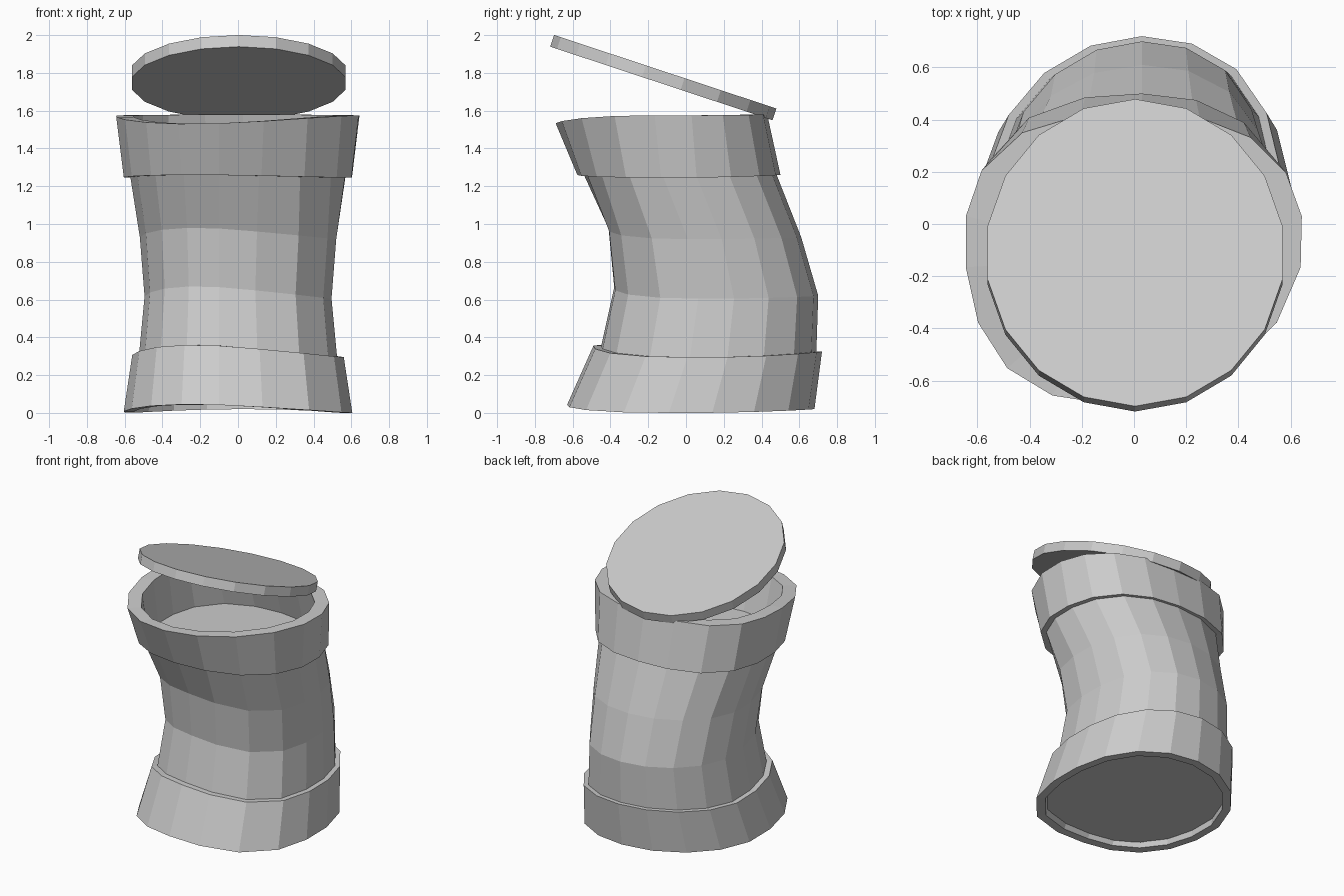
import bpy, bmesh, math

SIDES = 18
cube = bpy.data.objects.get("Cube")
if cube:
    bpy.data.objects.remove(cube)

grey = bpy.data.materials.new("plain grey")
grey.use_nodes = True
COLOUR = (0.6, 0.6, 0.6, 1)
grey.diffuse_color = COLOUR
grey.node_tree.nodes["Principled BSDF"].inputs["Base Color"].default_value = COLOUR


def ring(half_width, front, back, z_front, z_side, z_back,
         front_left=0.07, back_right=0.0, middle=None, scale=1):
    """Warped loop given by its front, side and back extremes and corner bulges."""
    centre = (front + back) / 2
    middle = centre if middle is None else middle
    points = []
    for i in range(SIDES):
        angle = math.tau * i / SIDES + math.pi / 2
        c, s = math.cos(angle), math.sin(angle)
        # the front crest sits a little to the right of the middle
        crest = max(0, math.cos(angle - math.radians(255))) ** 2
        if s > 0:
            reach, lean = back, 0.03
            corner = 0.02 if c > 0 else back_right
        else:
            reach, lean = front, -0.1
            corner = front_left if c > 0 else 0.015
        bulge = corner * (2 * c * s) ** 2
        x = half_width * c / math.cos(math.pi / SIDES) + lean * s * s + bulge * c
        y = middle + (reach - middle) * abs(s) + bulge * s
        z = z_side + (z_front - z_side) * crest + (z_back - z_side) * max(0, s) ** 2
        points.append((x * scale, centre + (y - centre) * scale, z))
    return points


def make_object(name, bm):
    bmesh.ops.recalc_face_normals(bm, faces=bm.faces)
    mesh = bpy.data.meshes.new(name)
    bm.to_mesh(mesh)
    bm.free()
    mesh.materials.append(grey)
    obj = bpy.data.objects.new(name, mesh)
    bpy.context.collection.objects.link(obj)
    return obj


def loft(name, rings, closed=False):
    """Join loops with quads; either cap the ends or close into a tube."""
    bm = bmesh.new()
    loops = [[bm.verts.new(p) for p in r] for r in rings]
    pairs = list(zip(loops, loops[1:]))
    if closed:
        pairs.append((loops[-1], loops[0]))
    else:
        bm.faces.new(loops[0])
        bm.faces.new(loops[-1])
    for a, b in pairs:
        for i in range(SIDES):
            j = (i + 1) % SIDES
            bm.faces.new((a[i], a[j], b[j], b[i]))
    return make_object(name, bm)


def band(name, bottom, top, bottom_scale, top_scale):
    """Hollow collar with a flat rim at each end."""
    loft(name, [ring(*bottom), ring(*top),
                ring(*top, scale=top_scale), ring(*bottom, scale=bottom_scale)], closed=True)


# Bent, waisted body; its top cap is the floor inside the rim
loft("body", [
    ring(0.56, -0.58, 0.63, 0.08, 0.04, 0.05),
    ring(0.52, -0.45, 0.69, 0.355, 0.29, 0.32),
    ring(0.49, -0.38, 0.70, 0.67, 0.605, 0.62),
    ring(0.515, -0.41, 0.61, 0.98, 0.92, 0.93),
    ring(0.565, -0.54, 0.48, 1.26, 1.245, 1.26, 0.03, 0.03),
])

# Flared foot and rim collars
band("lower_band",
     (0.60, -0.63, 0.68, 0.045, 0.0, 0.02),
     (0.555, -0.49, 0.72, 0.36, 0.295, 0.325), 0.91, 0.93)
band("upper_band",
     (0.60, -0.575, 0.50, 1.26, 1.245, 1.26, 0.03, 0.045),
     (0.64, -0.69, 0.43, 1.53, 1.575, 1.58, 0.015, 0.045, -0.055), 0.9, 0.86)

# Tilted lid resting on the back of the rim
bm = bmesh.new()
bmesh.ops.create_cone(bm, cap_ends=True, segments=SIDES, radius1=1, radius2=1, depth=1)
lid = make_object("lid", bm)
lid.scale = (0.574, 0.62, 0.065)
lid.rotation_euler.x = math.radians(-18.3)
lid.location = (0.004, -0.12, 1.775)
